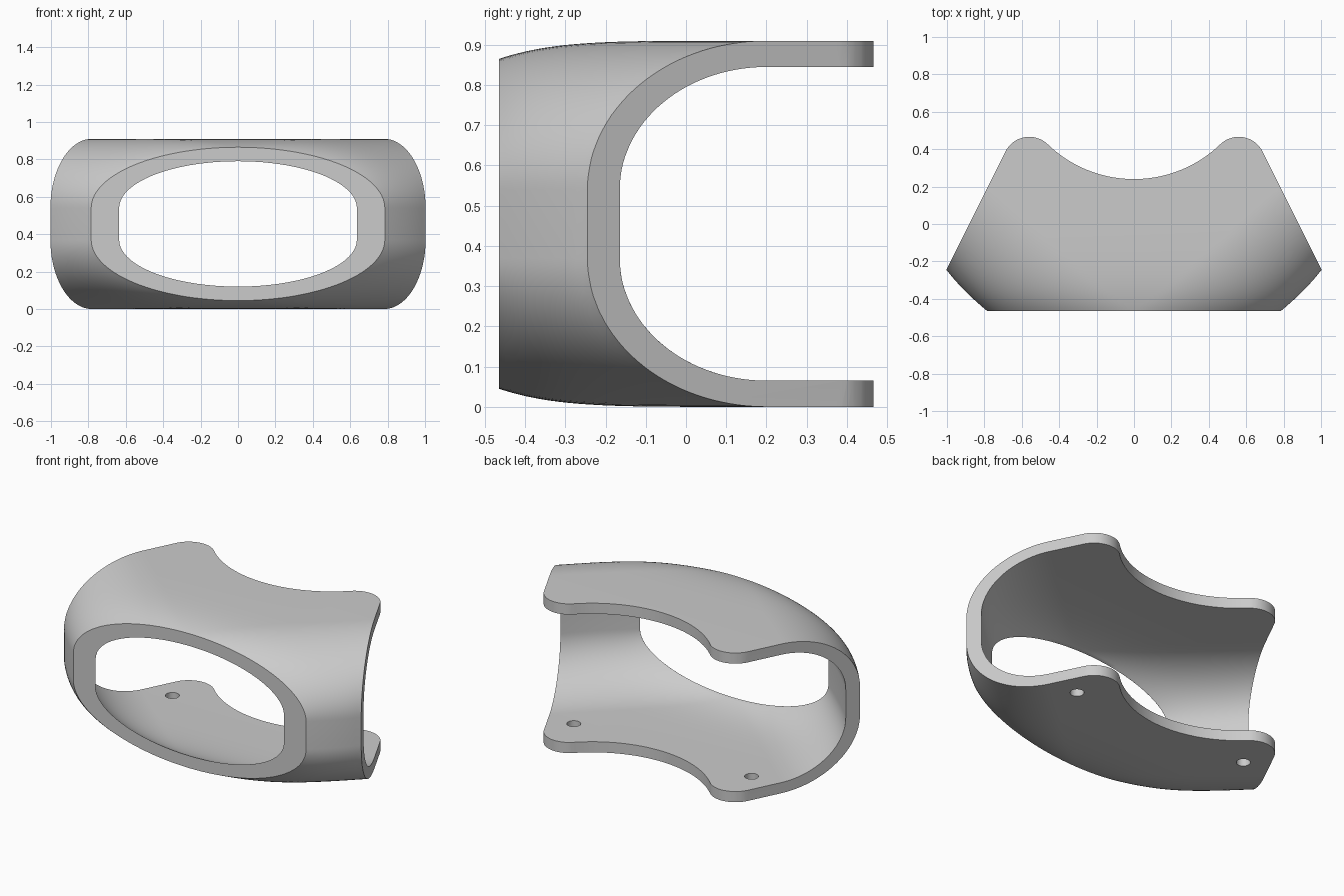
import bpy, bmesh
from math import sin, cos, pi, radians

if "Cube" in bpy.data.objects:
    bpy.data.objects.remove(bpy.data.objects["Cube"], do_unlink=True)

MID, STRAIGHT, FRONT_Y, FLAT_Y = 0.455, 0.085, -0.465, 0.2


def material(name, rgb):
    mat = bpy.data.materials.new(name)
    mat.use_nodes = True
    mat.diffuse_color = (*rgb, 1)
    mat.node_tree.nodes["Principled BSDF"].inputs["Base Color"].default_value = (*rgb, 1)
    return mat


def loft(name, rings):
    """Closed solid skinned over equal-length rings of points."""
    bm = bmesh.new()
    loops = [[bm.verts.new(p) for p in ring] for ring in rings]
    n = len(loops[0])
    for a, b in zip(loops, loops[1:]):
        for i in range(n):
            j = (i + 1) % n
            bm.faces.new((a[i], a[j], b[j], b[i]))
    bm.faces.new(loops[0][::-1])
    bm.faces.new(loops[-1])
    bmesh.ops.remove_doubles(bm, verts=bm.verts[:], dist=1e-5)
    bmesh.ops.recalc_face_normals(bm, faces=bm.faces[:])
    mesh = bpy.data.meshes.new(name)
    bm.to_mesh(mesh)
    bm.free()
    ob = bpy.data.objects.new(name, mesh)
    bpy.context.collection.objects.link(ob)
    return ob


def side_x(y):
    """Half width along the slanted side cut."""
    return 1 - (y + 0.24) / 2


def shell_ring(y, front_w, front_h, side_reach, side_h, steps=30):
    """Section at y of the blend from the front opening to the side openings."""
    quarter = []
    for i in range(steps + 1):
        t = pi / 2 * i / steps
        ys = FLAT_Y - side_reach * cos(t)
        s = max(0, (y - FRONT_Y) / (ys - FRONT_Y))
        ease = 1 - max(0, 1 - s) ** 5
        x0 = front_w * cos(t)
        x = x0 + (side_x(ys) - x0) * s + 0.05 * max(0, s * (1 - s))
        quarter.append((x, STRAIGHT + sin(t) * (front_h + (side_h - front_h) * ease)))
    top = quarter + [(-x, h) for x, h in reversed(quarter)]
    return [(x, y, MID + h) for x, h in top] + [(x, y, MID - h) for x, h in reversed(top)]


def shell(name, y0, y1, *shape, rows=60):
    return loft(name, [shell_ring(y0 + (y1 - y0) * i / rows, *shape) for i in range(rows + 1)])


def arc(cx, cy, r, start, end, n):
    return [(cx + r * cos(radians(start + (end - start) * i / n)),
             cy + r * sin(radians(start + (end - start) * i / n))) for i in range(n + 1)]


def prism(name, outline, z0, z1):
    return loft(name, [[(x, y, z) for x, y in outline] for z in (z0, z1)])


# Outer skin and inner void
body = shell("curved_shell", FRONT_Y, 0.5, 0.785, 0.325, 0.445, 0.37)
void = shell("void_cutter", -0.5, 0.56, 0.635, 0.25, 0.365, 0.305)

# Plan outline: slanted sides, two rounded lobes, concave back
right_side = [(side_x(-0.6), -0.6)] + arc(0.56, 0.323, 0.143, 26.6, 134, 16)
notch = arc(0, 0.904, 0.664, -47, -133, 41)
left_side = [(-x, y) for x, y in reversed(right_side)]
plan = prism("plan_cutter", right_side + notch + left_side, -0.2, 1.2)

# Screw holes in the lower plate
holes = [prism("hole_cutter", arc(s * 0.6, 0.225, 0.039, 0, 345, 23), -0.1, 0.2) for s in (-1, 1)]

for cutter, op in [(void, 'DIFFERENCE'), (plan, 'INTERSECT')] + [(h, 'DIFFERENCE') for h in holes]:
    mod = body.modifiers.new("cut", 'BOOLEAN')
    mod.operation, mod.object, mod.solver = op, cutter, 'EXACT'
    cutter.hide_render = True

# Bake the cuts and drop the cutters
bpy.context.view_layer.update()
baked = bpy.data.meshes.new_from_object(body.evaluated_get(bpy.context.evaluated_depsgraph_get()))
body.modifiers.clear()
body.data = baked
for cutter in [void, plan] + holes:
    bpy.data.objects.remove(cutter, do_unlink=True)

baked.materials.clear()
baked.materials.append(material("light_grey", (0.6, 0.6, 0.6)))
bpy.ops.object.select_all(action='DESELECT')
body.select_set(True)
bpy.context.view_layer.objects.active = body
bpy.ops.object.shade_smooth_by_angle(angle=radians(30))
